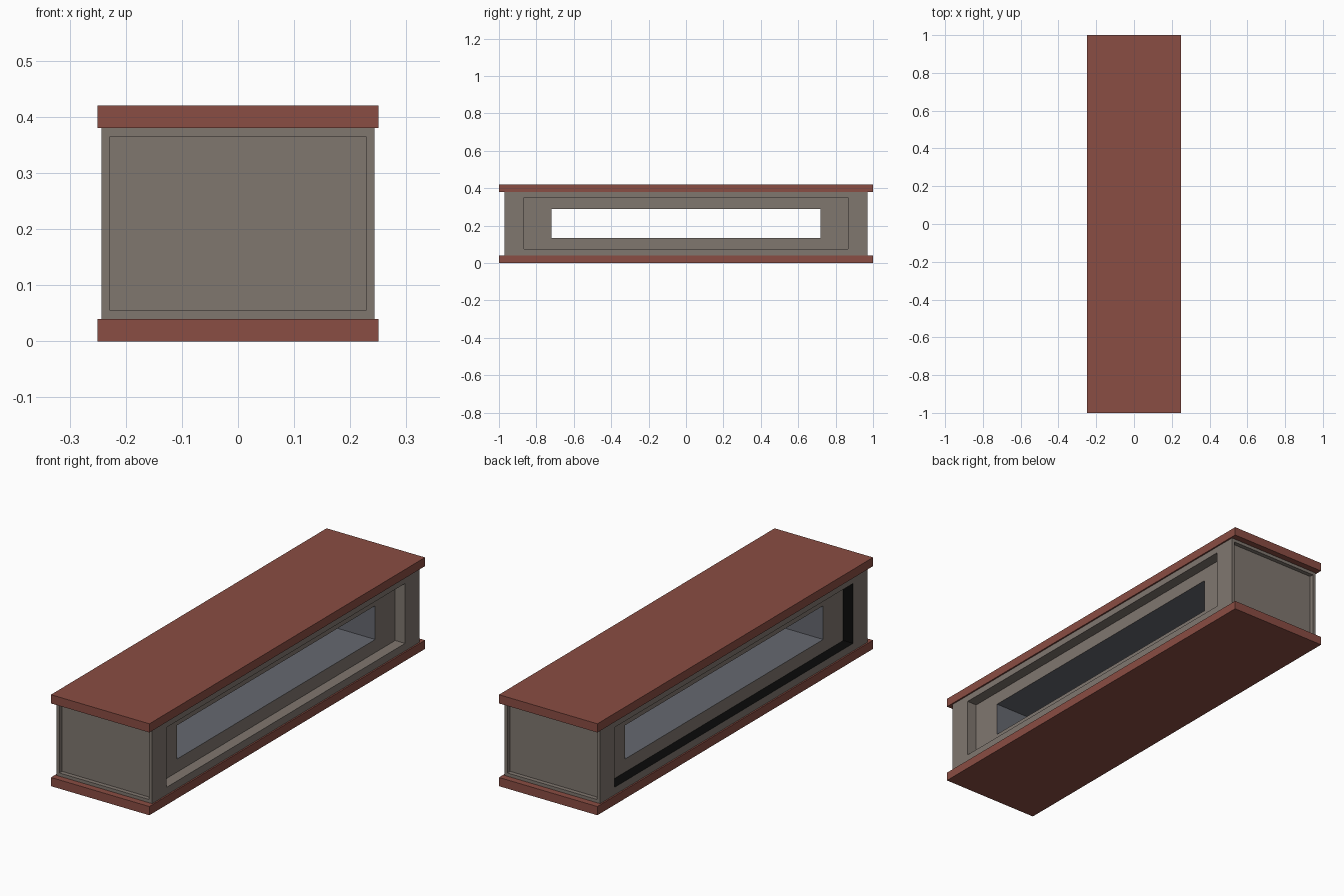
import bpy, bmesh

if "Cube" in bpy.data.objects:
    bpy.data.objects.remove(bpy.data.objects["Cube"])


def material(name, rgb):
    m = bpy.data.materials.new(name)
    m.diffuse_color = (*rgb, 1)
    m.use_nodes = True
    m.node_tree.nodes["Principled BSDF"].inputs["Base Color"].default_value = m.diffuse_color
    return m


red = material("red_brown", (0.254, 0.074, 0.056))
grey = material("warm_grey", (0.216, 0.184, 0.159))
blue = material("blue_grey", (0.133, 0.138, 0.162))
black = material("black", (0.003, 0.003, 0.003))


def finish(bm, name, mats):
    bmesh.ops.recalc_face_normals(bm, faces=bm.faces)
    mesh = bpy.data.meshes.new(name)
    bm.to_mesh(mesh)
    bm.free()
    for m in mats:
        mesh.materials.append(m)
    ob = bpy.data.objects.new(name, mesh)
    bpy.context.collection.objects.link(ob)


# top and bottom slabs
for name, z in (("bottom_slab", 0.02), ("top_slab", 0.40)):
    bm = bmesh.new()
    bmesh.ops.create_cube(bm, size=1)
    for v in bm.verts:
        v.co = (v.co.x * 0.5, v.co.y * 2, v.co.z * 0.04 + z)
    finish(bm, name, [red])

# body: rectangular rings (x, half length, bottom, top) bridged into a closed loop
half = [(0.243, 0.97, 0.04, 0.38), (0.243, 0.865, 0.075, 0.35),
        (0.193, 0.865, 0.075, 0.35), (0.193, 0.72, 0.135, 0.29)]
rings = half + [(-x, y, a, b) for x, y, a, b in reversed(half)]
# grey frames, blue tunnel, black reveal on the left side
ring_mats = [0, 0, 0, 1, 0, 2, 0, 0]
bm = bmesh.new()
loops = [[bm.verts.new((x, sy * y, z)) for sy, z in ((-1, a), (1, a), (1, b), (-1, b))]
         for x, y, a, b in rings]
ends = []
for i, mat in enumerate(ring_mats):
    p, q = loops[i], loops[(i + 1) % len(loops)]
    for j in range(4):
        k = (j + 1) % 4
        f = bm.faces.new((p[j], p[k], q[k], q[j]))
        f.material_index = mat
        if i == 7 and j in (1, 3):
            ends.append(f)
bmesh.ops.recalc_face_normals(bm, faces=bm.faces)

# recessed end panels
bmesh.ops.inset_individual(bm, faces=ends, thickness=0.021)
panels = bmesh.ops.extrude_discrete_faces(bm, faces=ends)["faces"]
for f in panels:
    s = 1 if f.calc_center_median().y > 0 else -1
    bmesh.ops.translate(bm, verts=f.verts, vec=(0, -0.02 * s, 0))
finish(bm, "body", [grey, blue, black])
